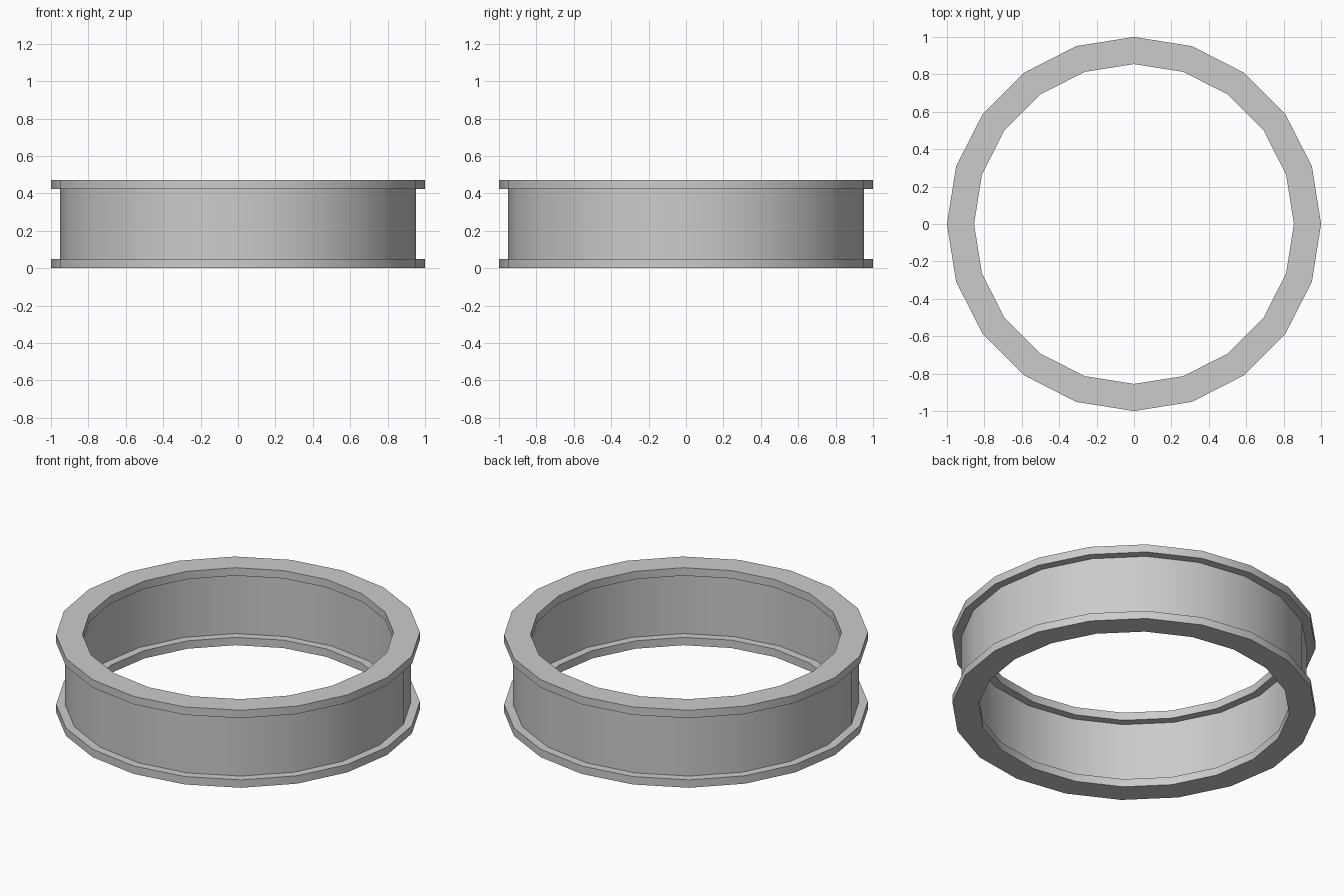
import bpy, bmesh, math

if "Cube" in bpy.data.objects:
    bpy.data.objects.remove(bpy.data.objects["Cube"])

SIDES = 20
# I-shaped cross-section as (radius, height), counter-clockwise
T, H = 0.048, 0.47
PROFILE = [(0.855, 0), (1.0, 0), (1.0, T), (0.951, T), (0.951, H - T), (1.0, H - T),
           (1.0, H), (0.855, H), (0.855, H - T), (0.903, H - T), (0.903, T), (0.855, T)]

# Flanged ring: sweep the cross-section round the z axis
bm = bmesh.new()
rings = []
for i in range(SIDES):
    a = 2 * math.pi * i / SIDES
    rings.append([bm.verts.new((r * math.cos(a), r * math.sin(a), z)) for r, z in PROFILE])
n = len(PROFILE)
for i in range(SIDES):
    p, q = rings[i], rings[(i + 1) % SIDES]
    for j in range(n):
        k = (j + 1) % n
        bm.faces.new((p[j], q[j], q[k], p[k]))
bmesh.ops.recalc_face_normals(bm, faces=bm.faces)
mesh = bpy.data.meshes.new("flanged_ring")
bm.to_mesh(mesh)
bm.free()
ring = bpy.data.objects.new("flanged_ring", mesh)
bpy.context.collection.objects.link(ring)

# Soft round walls, crisp flange edges
bpy.context.view_layer.objects.active = ring
ring.select_set(True)
bpy.ops.object.shade_smooth_by_angle(angle=math.radians(30))
